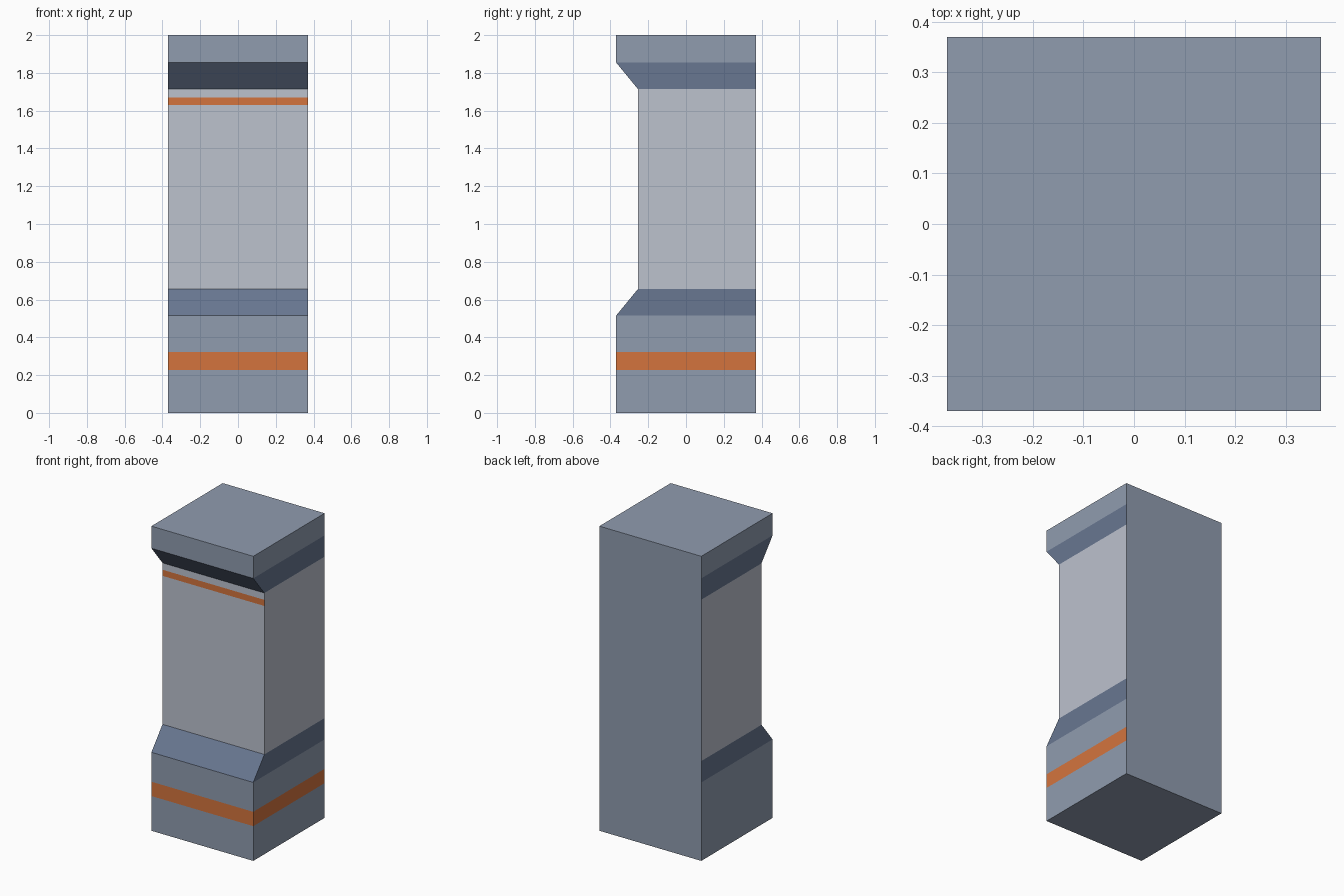
import bpy, bmesh

if "Cube" in bpy.data.objects:
    bpy.data.objects.remove(bpy.data.objects["Cube"])

HALF = 0.37
INNER = -0.255   # front of the recessed middle


def material(name, color):
    m = bpy.data.materials.new(name)
    m.diffuse_color = (*color, 1)
    m.use_nodes = True
    m.node_tree.nodes["Principled BSDF"].inputs["Base Color"].default_value = m.diffuse_color
    return m


SLATE, LIGHT, BLUE, ORANGE = range(4)
mats = [material("slate grey", (0.278, 0.332, 0.429)),
        material("light grey", (0.503, 0.539, 0.617)),
        material("dark blue grey", (0.138, 0.184, 0.283)),
        material("orange", (0.658, 0.175, 0.048))]

# Side profile (y, z) swept across the width
profile = [(HALF, 0), (HALF, 2), (-HALF, 2), (-HALF, 1.855), (INNER, 1.715),
           (INNER, 0.655), (-HALF, 0.515), (-HALF, 0)]
bm = bmesh.new()
face = bm.faces.new([bm.verts.new((-HALF, y, z)) for y, z in profile])
new = bmesh.ops.extrude_face_region(bm, geom=[face])["geom"]
bmesh.ops.translate(bm, vec=(2 * HALF, 0, 0),
                    verts=[v for v in new if isinstance(v, bmesh.types.BMVert)])

# Cut the colour bands
for z in (0.228, 0.322, 0.515, 0.655, 1.63, 1.67, 1.715, 1.855):
    bmesh.ops.bisect_plane(bm, geom=bm.verts[:] + bm.edges[:] + bm.faces[:],
                           dist=1e-5, plane_co=(0, 0, z), plane_no=(0, 0, 1))
bmesh.ops.recalc_face_normals(bm, faces=bm.faces[:])


def band(z, front, left):
    """Colour of the front and sides at a height."""
    if 0.228 < z < 0.322 and not left:
        return ORANGE
    if 1.63 < z < 1.67 and front:
        return ORANGE
    if 0.655 < z < 1.715:
        return LIGHT
    if 0.515 < z < 0.655 or 1.715 < z < 1.855:
        return BLUE
    return SLATE


# Back, top and bottom stay plain; front and sides follow the bands
for f in bm.faces:
    n = f.normal
    if n.y > 0.5 or abs(n.z) > 0.9:
        f.material_index = SLATE
    else:
        zs = [v.co.z for v in f.verts]
        f.material_index = band((min(zs) + max(zs)) / 2, n.y < -0.3, n.x < -0.5)

mesh = bpy.data.meshes.new("pillar")
bm.to_mesh(mesh)
bm.free()
for m in mats:
    mesh.materials.append(m)
bpy.context.collection.objects.link(bpy.data.objects.new("pillar", mesh))
